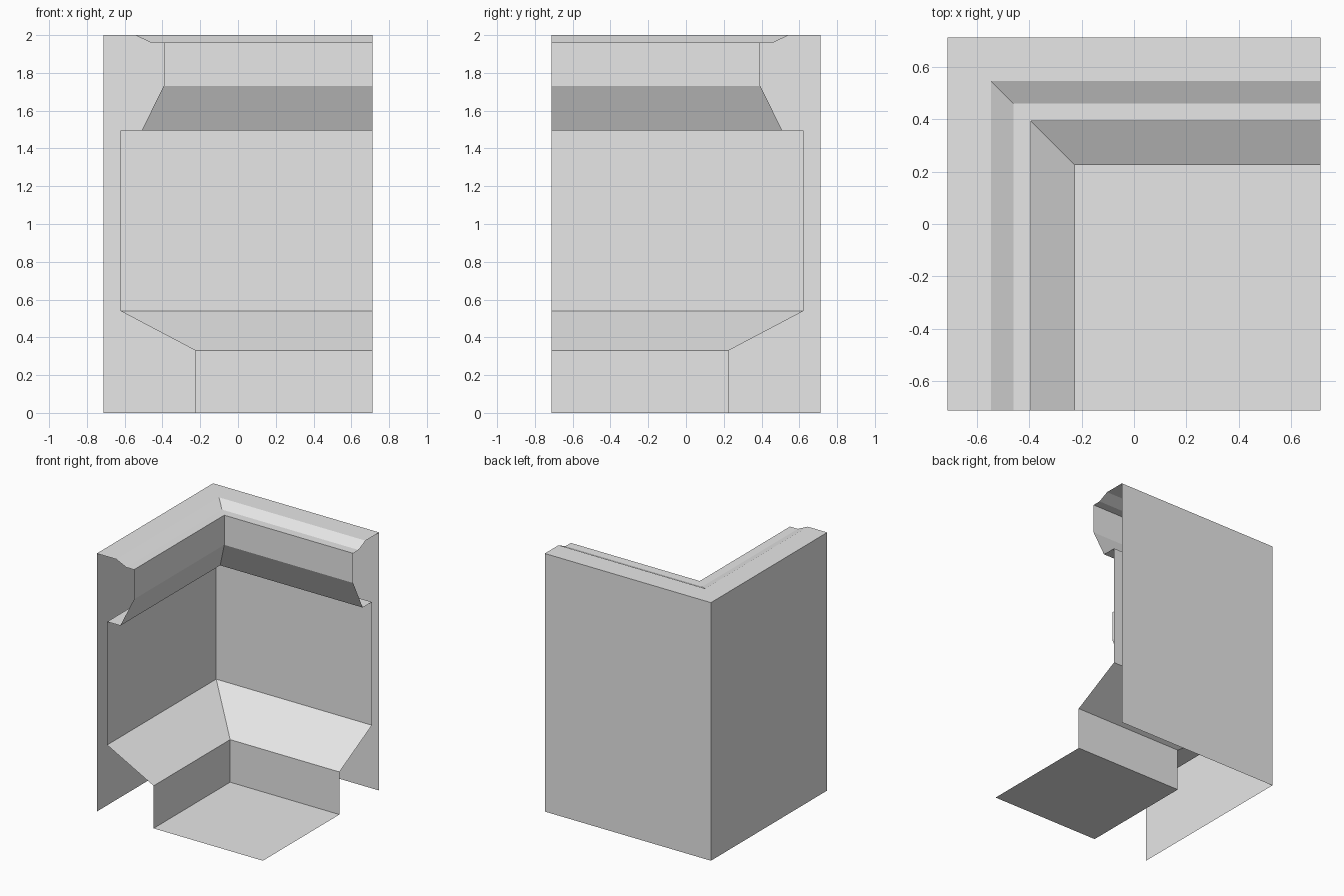
import bpy
import bmesh

cube = bpy.data.objects.get("Cube")
if cube:
    bpy.data.objects.remove(cube, do_unlink=True)

HALF = 0.712      # half width of the square footprint
PLINTH = 0.225    # distance of the plinth face from the centre

grey = bpy.data.materials.new("plain_grey")
grey.use_nodes = True
grey.diffuse_color = (0.8, 0.8, 0.8, 1)
grey.node_tree.nodes["Principled BSDF"].inputs["Base Color"].default_value = (0.8, 0.8, 0.8, 1)


def finish(name, bm):
    mesh = bpy.data.meshes.new(name)
    bm.to_mesh(mesh)
    bm.free()
    mesh.materials.append(grey)
    obj = bpy.data.objects.new(name, mesh)
    bpy.context.collection.objects.link(obj)
    return obj


def mitred_sheet(name, profile):
    """Sweep an (offset, height) profile round the inside corner with a mitre."""
    bm = bmesh.new()
    rows = [[bm.verts.new(p) for p in ((HALF, a, z), (-a, a, z), (-a, -HALF, z))]
            for a, z in profile]
    for low, high in zip(rows, rows[1:]):
        for j in range(2):
            bm.faces.new((low[j], low[j + 1], high[j + 1], high[j]))
    return finish(name, bm)


# Outer skin of the two walls
mitred_sheet("outer_wall", [(HALF, 0), (HALF, 2)])

# Wall cap with its bevelled step and overhanging lip
mitred_sheet("wall_cap", [(HALF, 2), (0.545, 2), (0.46, 1.96), (0.393, 1.96),
                          (0.393, 1.73), (0.51, 1.495)])

# Recessed inner panel, with the soffit that joins it to the lip
mitred_sheet("inner_panel", [(0.51, 1.495), (0.623, 1.495), (0.623, 0.54)])

# Sloping skirt and upright plinth
mitred_sheet("skirt", [(0.623, 0.54), (PLINTH, 0.33)])
mitred_sheet("plinth", [(PLINTH, 0.33), (PLINTH, 0)])

# Floor plate
bm = bmesh.new()
bm.faces.new([bm.verts.new((x, y, 0)) for x, y in
              ((-PLINTH, -HALF), (HALF, -HALF), (HALF, PLINTH), (-PLINTH, PLINTH))])
finish("floor", bm)
